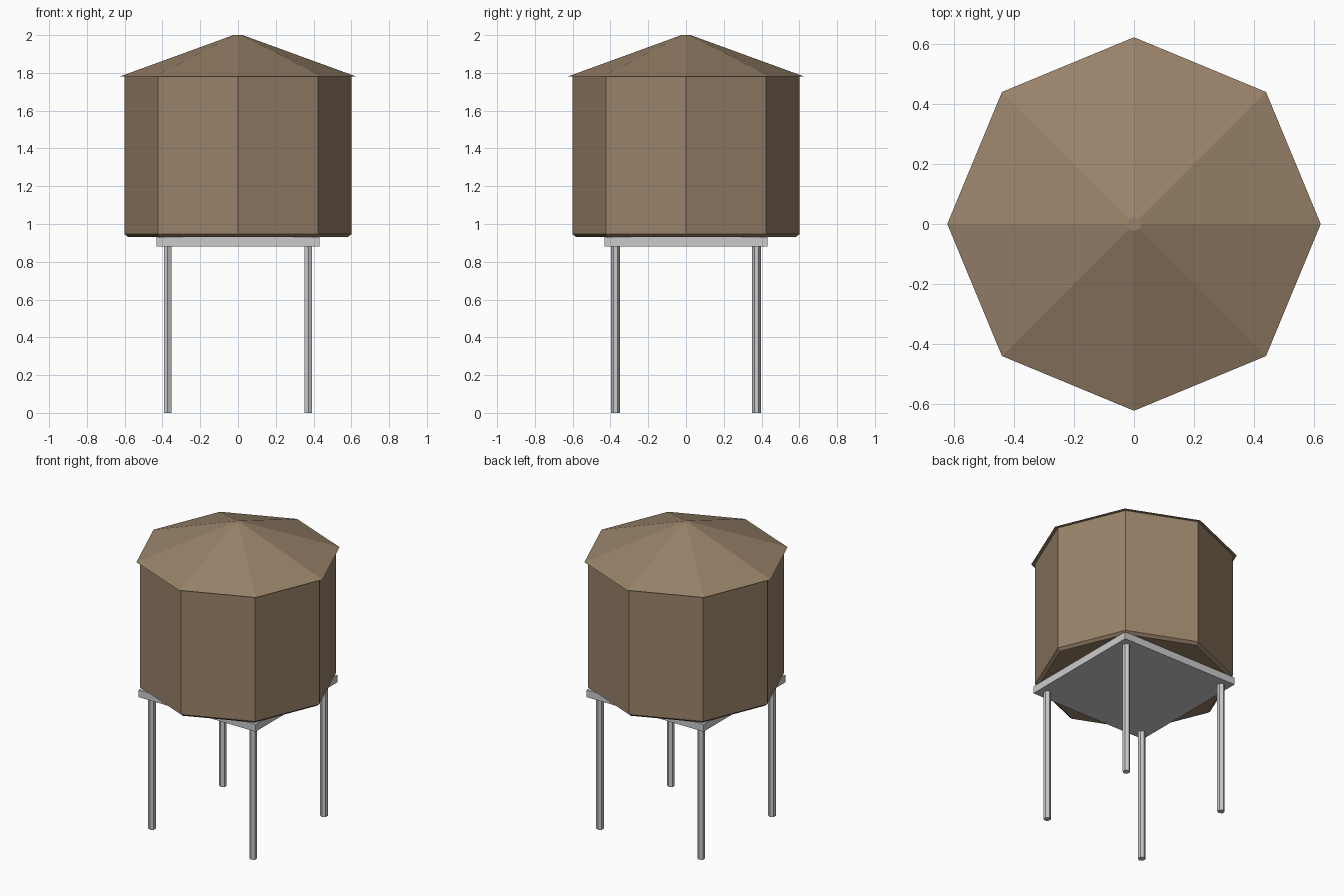
import bpy, bmesh, math

if "Cube" in bpy.data.objects:
    bpy.data.objects.remove(bpy.data.objects["Cube"])

brown = bpy.data.materials.new("weathered_wood")
brown.diffuse_color = (0.32, 0.226, 0.144, 1)
brown.use_nodes = True
brown.node_tree.nodes["Principled BSDF"].inputs["Base Color"].default_value = brown.diffuse_color


def lathe(name, profile, sides, loc=(0, 0, 0), turn=0.0, mat=None):
    """Stack of flat-sided rings (radius, z), capped at both ends."""
    bm = bmesh.new()
    rings = []
    for r, z in profile:
        angles = [turn + math.tau * i / sides for i in range(sides)]
        rings.append([bm.verts.new((r * math.cos(a), r * math.sin(a), z)) for a in angles])
    for low, high in zip(rings, rings[1:]):
        for i in range(sides):
            j = (i + 1) % sides
            bm.faces.new((low[i], low[j], high[j], high[i]))
    bm.faces.new(rings[0][::-1])
    bm.faces.new(rings[-1])
    mesh = bpy.data.meshes.new(name)
    bm.to_mesh(mesh)
    bm.free()
    obj = bpy.data.objects.new(name, mesh)
    obj.location = loc
    bpy.context.collection.objects.link(obj)
    if mat:
        mesh.materials.append(mat)
    return obj


# Octagonal tank with a chamfered lower rim
lathe("tank", [(0.58, 0.93), (0.6, 0.946), (0.6, 1.782)], 8, mat=brown)

# Overhanging roof with a small flat tip
lathe("roof", [(0.623, 1.782), (0.024, 2.0)], 8, mat=brown)

# Square platform
half = 0.431
lathe("platform", [(half * math.sqrt(2), 0.882), (half * math.sqrt(2), 0.93)], 4,
      turn=math.pi / 4)

# Four hexagonal legs
for side, x in (("left", -0.373), ("right", 0.373)):
    for end, y in (("front", -0.373), ("back", 0.373)):
        lathe(f"{end}_{side}_leg", [(0.023, 0), (0.023, 0.882)], 6,
              loc=(x, y, 0), turn=math.pi / 2)
